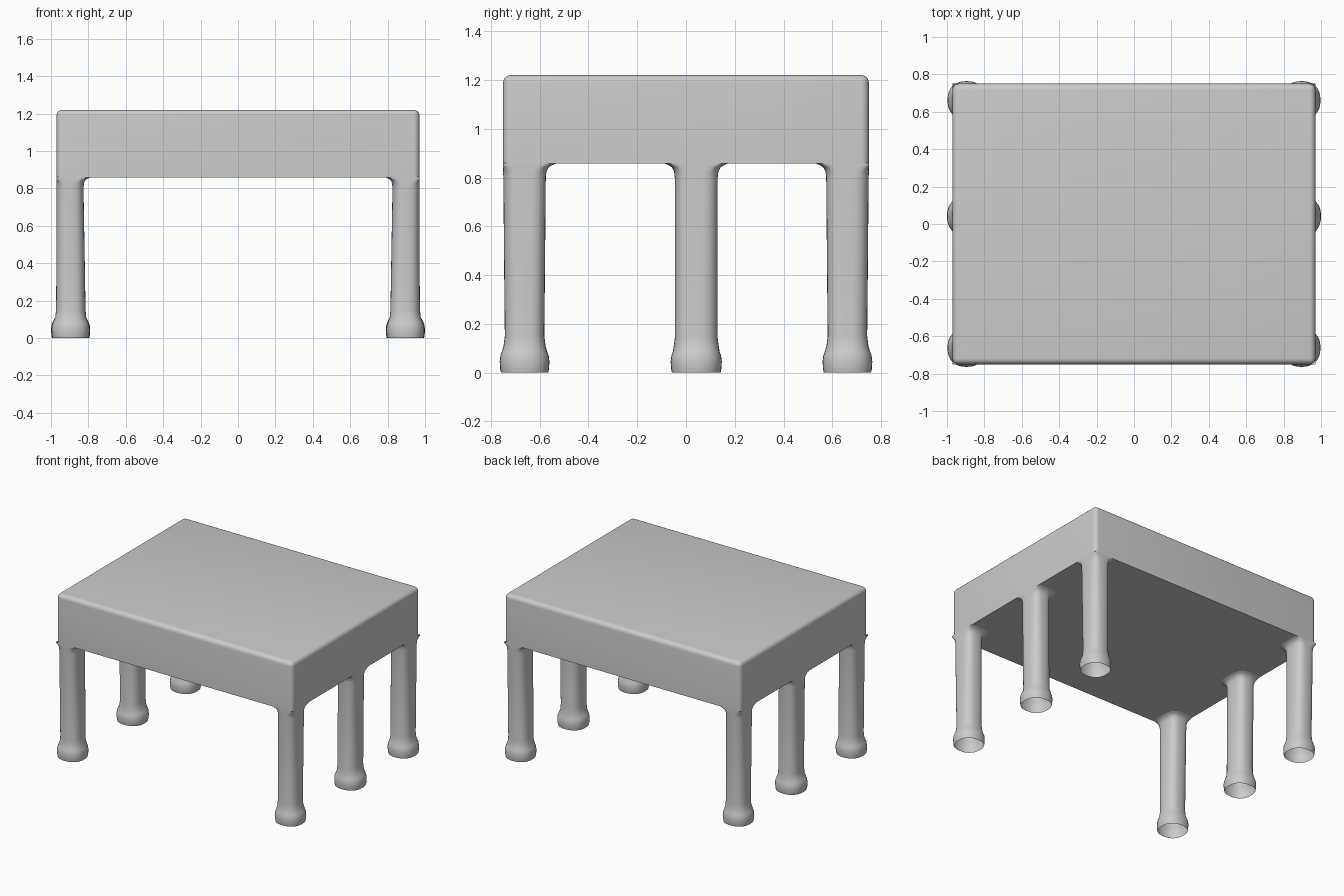
import bpy, bmesh, math

if "Cube" in bpy.data.objects:
    bpy.data.objects.remove(bpy.data.objects["Cube"])

HX, HY, Z0, Z1 = 0.97, 0.75, 0.857, 1.22
SIDES = 32


def finish(bm, name, angle=40):
    bmesh.ops.recalc_face_normals(bm, faces=bm.faces)
    me = bpy.data.meshes.new(name)
    bm.to_mesh(me)
    bm.free()
    ob = bpy.data.objects.new(name, me)
    bpy.context.collection.objects.link(ob)
    bpy.ops.object.select_all(action='DESELECT')
    ob.select_set(True)
    bpy.context.view_layer.objects.active = ob
    bpy.ops.object.shade_smooth_by_angle(angle=math.radians(angle))
    return ob


# Thick table top, rounded on the upper and vertical edges
bm = bmesh.new()
bmesh.ops.create_cube(bm, size=1)
for v in bm.verts:
    v.co.x *= 2 * HX
    v.co.y *= 2 * HY
    v.co.z = Z1 if v.co.z > 0 else Z0
edges = [e for e in bm.edges if max(v.co.z for v in e.verts) > 1]
bmesh.ops.bevel(bm, geom=edges, offset=0.032, segments=5, profile=0.5, affect='EDGES')
finish(bm, "table_top")


def soft(c, power):
    return math.copysign(abs(c) ** (2 / power), c)


def leg(name, cy, foot, ry_low, ry_top):
    # Rings: height, centre x, radius x, radius y
    rings = [
        (0.0, 0.895, foot * 0.95, foot * 0.95),
        (0.015, 0.895, foot * 0.98, foot * 0.98),
        (0.045, 0.895, foot, foot),
        (0.07, 0.895, foot * 0.97, foot * 0.97),
        (0.084, 0.895, foot * 0.92, foot * 0.92),
        (0.11, 0.894, 0.083, ry_low + 0.005),
        (0.15, 0.894, 0.079, ry_low),
        (0.45, 0.896, 0.076, (ry_low + ry_top) / 2),
        (0.80, 0.899, 0.073, ry_top),
        (0.825, 0.899, 0.075, ry_top + 0.003),
        (0.842, 0.899, 0.081, ry_top + 0.012),
        (0.852, 0.899, 0.094, ry_top + 0.028),
        (0.860, 0.899, 0.112, ry_top + 0.05),
    ]
    bm = bmesh.new()
    loops = []
    for z, cx, rx, ry in rings:
        power = 2.3 if z < 0.1 else 2.3 + 0.9 * z
        loop = []
        for i in range(SIDES):
            a = 2 * math.pi * i / SIDES
            x = cx + rx * soft(math.cos(a), power)
            y = cy + ry * soft(math.sin(a), power)
            if z > 0.4:  # keep flush with the apron
                x = min(x, HX)
                y = max(-HY, min(HY, y))
            loop.append(bm.verts.new((x, y, z)))
        loops.append(loop)
    for a, b in zip(loops, loops[1:]):
        for i in range(SIDES):
            j = (i + 1) % SIDES
            bm.faces.new((a[i], a[j], b[j], b[i]))
    ob = finish(bm, name, 60)
    ob.modifiers.new("mirror", 'MIRROR')


# Six legs: three per side, mirrored across x
leg("front_legs", -0.662, 0.102, 0.081, 0.087)
leg("middle_legs", 0.042, 0.105, 0.087, 0.088)
leg("back_legs", 0.662, 0.102, 0.081, 0.087)
